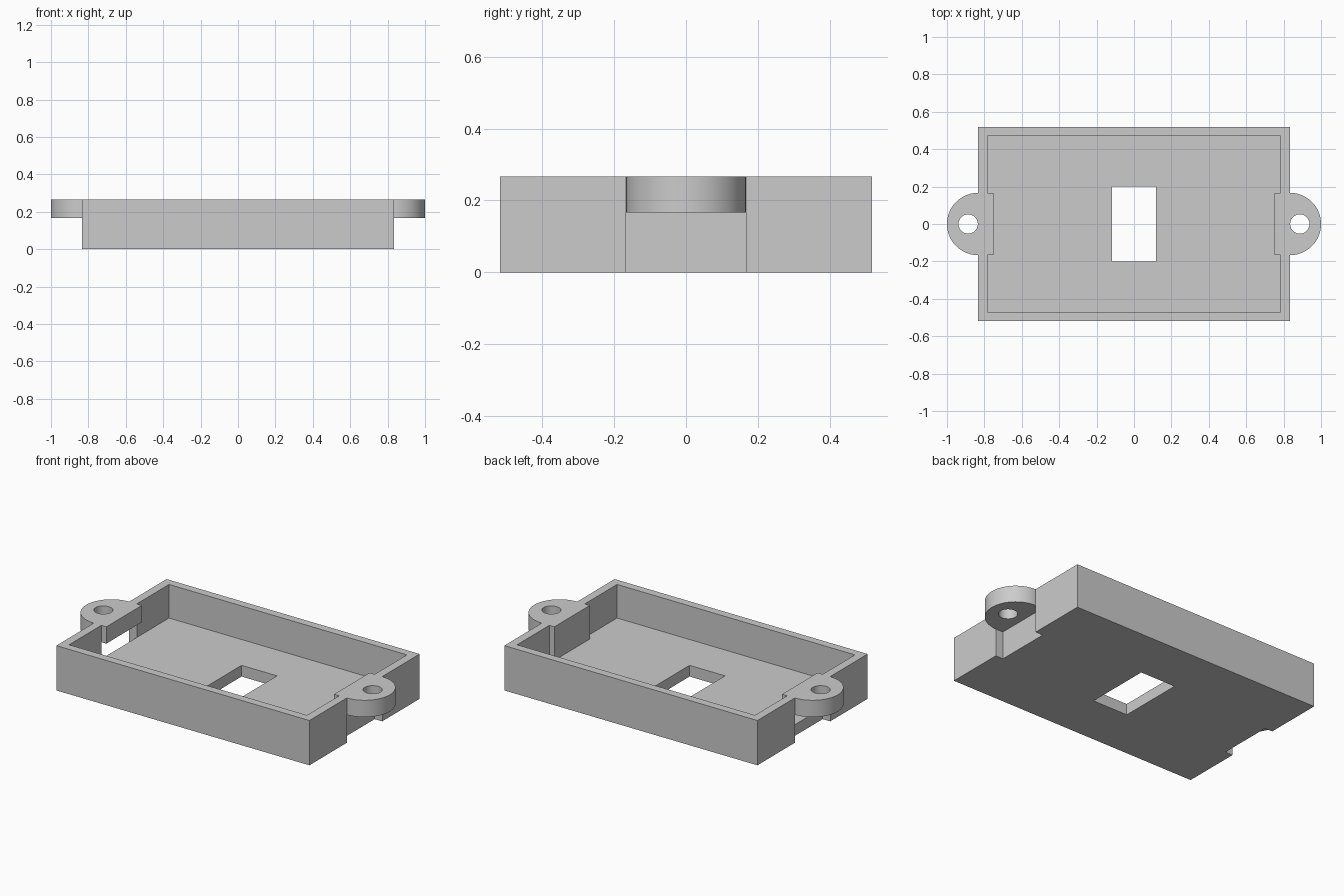
import bpy, bmesh, math

U = 1 / 30  # design unit

cube = bpy.data.objects.get("Cube")
if cube:
    bpy.data.objects.remove(cube, do_unlink=True)

grey = bpy.data.materials.new("plain grey")
grey.use_nodes = True
colour = (0.6, 0.6, 0.6, 1)
grey.diffuse_color = colour
grey.node_tree.nodes["Principled BSDF"].inputs["Base Color"].default_value = colour


def prism(name, outline, z0, z1):
    """Extrude a flat outline between two heights."""
    bm = bmesh.new()
    face = bm.faces.new([bm.verts.new((x * U, y * U, z0 * U)) for x, y in outline])
    top = bmesh.ops.extrude_face_region(bm, geom=[face])["geom"]
    verts = [g for g in top if isinstance(g, bmesh.types.BMVert)]
    bmesh.ops.translate(bm, verts=verts, vec=(0, 0, (z1 - z0) * U))
    bmesh.ops.recalc_face_normals(bm, faces=bm.faces)
    mesh = bpy.data.meshes.new(name)
    bm.to_mesh(mesh)
    bm.free()
    mesh.materials.append(grey)
    obj = bpy.data.objects.new(name, mesh)
    bpy.context.collection.objects.link(obj)
    return obj


def rect(x0, x1, y):
    return [(x0, -y), (x1, -y), (x1, y), (x0, y)]


def arc(cx, r, start, end, n):
    angles = [start + (end - start) * i / n for i in range(n + 1)]
    return [(cx + r * math.cos(a), r * math.sin(a)) for a in angles]


def combine(target, tool, operation):
    """Apply a boolean and remove the tool."""
    mod = target.modifiers.new(operation.lower(), "BOOLEAN")
    mod.operation, mod.object, mod.solver = operation, tool, "EXACT"
    bpy.context.view_layer.objects.active = target
    bpy.ops.object.modifier_apply(modifier=mod.name)
    bpy.data.objects.remove(tool, do_unlink=True)


# Open tray with a rectangular floor window
tray = prism("mounting_tray", rect(-25, 25, 15.55), 0, 8)
combine(tray, prism("cavity", rect(-23.5, 23.5, 14.1), 2, 9), "DIFFERENCE")
combine(tray, prism("floor_window", rect(-3.5, 3.5, 6), -1, 3), "DIFFERENCE")

# End notches, each bridged at the top by a rounded screw ear
for side in (-1, 1):
    notch = [(side * x, y) for x, y in rect(23.5, 27, 5)]
    combine(tray, prism("notch", notch, -1, 9), "DIFFERENCE")

    outline = [(22.5, -5)] + arc(25, 5, -math.pi / 2, math.pi / 2, 48) + [(22.5, 5)]
    ear = prism("screw_ear", [(side * x, y) for x, y in outline], 5, 8)
    hole = arc(side * 26.6, 1.55, 0, math.tau, 48)[:-1]
    combine(ear, prism("screw_hole", hole, 4, 9), "DIFFERENCE")
    combine(tray, ear, "UNION")

# Closing panel behind one notch, the other stays open
combine(tray, prism("closing_panel", rect(22.5, 23.5, 5), 2, 5), "UNION")

# Smooth the rounded ears, keep box edges sharp
bpy.ops.object.select_all(action="DESELECT")
tray.select_set(True)
bpy.context.view_layer.objects.active = tray
bpy.ops.object.shade_smooth_by_angle(angle=math.radians(30))
